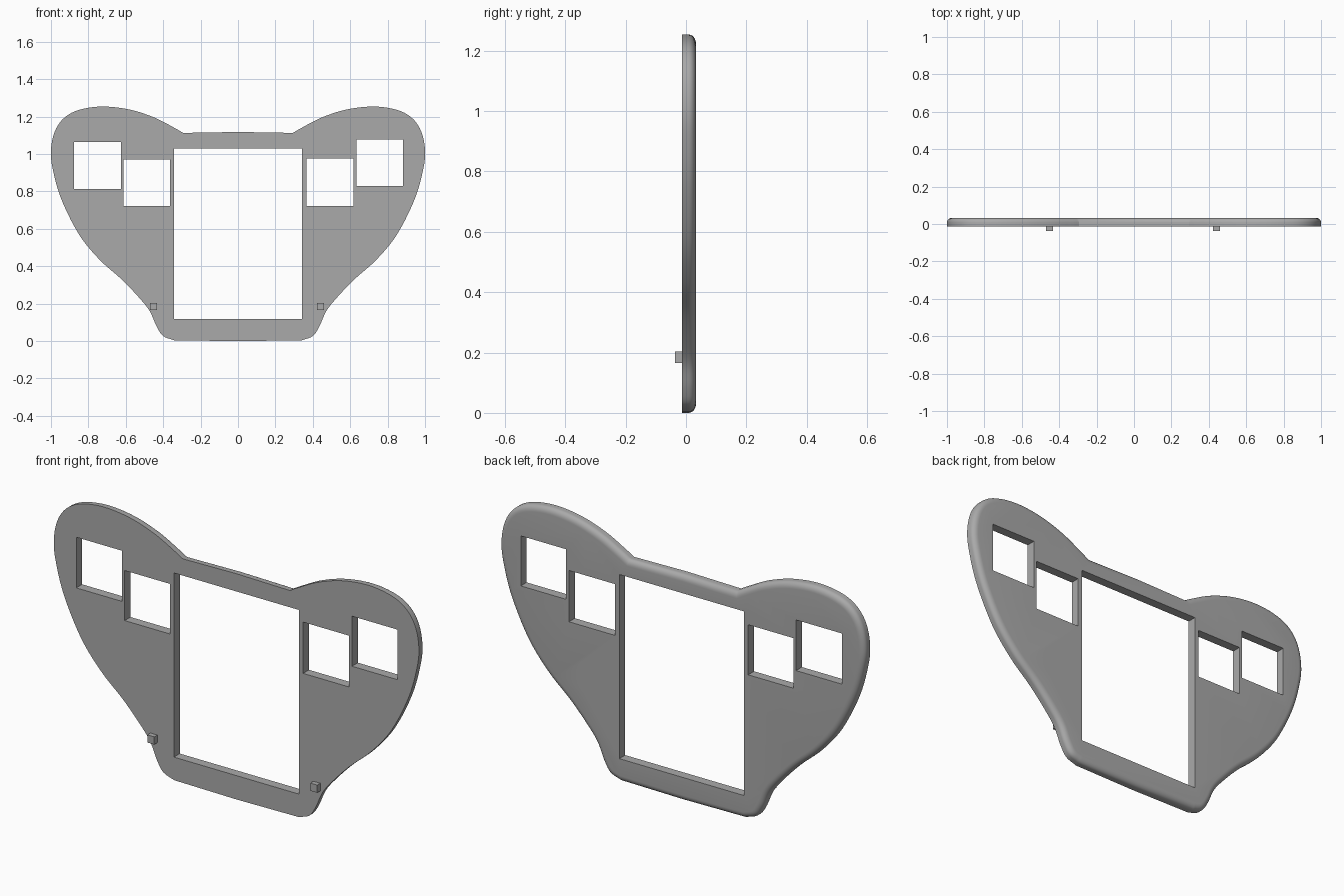
import bpy, bmesh, math
from mathutils import Vector

cube = bpy.data.objects.get("Cube")
if cube:
    bpy.data.objects.remove(cube, do_unlink=True)

FRONT, BACK = -0.013, 0.033

grey = bpy.data.materials.new("plain grey")
grey.use_nodes = True
colour = (0.4, 0.4, 0.4, 1)
grey.diffuse_color = colour
grey.node_tree.nodes["Principled BSDF"].inputs["Base Color"].default_value = colour


def make_object(name, bm):
    bmesh.ops.recalc_face_normals(bm, faces=bm.faces)
    mesh = bpy.data.meshes.new(name)
    bm.to_mesh(mesh)
    bm.free()
    mesh.materials.append(grey)
    obj = bpy.data.objects.new(name, mesh)
    bpy.context.collection.objects.link(obj)
    return obj


def box(name, x0, x1, y0, y1, z0, z1):
    bm = bmesh.new()
    bmesh.ops.create_cube(bm, size=1)
    for v in bm.verts:
        v.co = ((x0 + x1) / 2 + v.co.x * (x1 - x0),
                (y0 + y1) / 2 + v.co.y * (y1 - y0),
                (z0 + z1) / 2 + v.co.z * (z1 - z0))
    return make_object(name, bm)


def spline(points, steps=5):
    """Smooth curve through the points."""
    pts = [Vector(p) for p in points]
    pts = [2 * pts[0] - pts[1]] + pts + [2 * pts[-1] - pts[-2]]
    out = []
    for a, b, c, d in zip(pts, pts[1:], pts[2:], pts[3:]):
        for i in range(steps):
            t = i / steps
            out.append(0.5 * (2 * b + (c - a) * t + (2 * a - 5 * b + 4 * c - d) * t * t
                              + (3 * b - a - 3 * c + d) * t ** 3))
    return out + [pts[-2]]


def inset(loop, d):
    """Move a counter-clockwise loop inward by d."""
    out = []
    for i, p in enumerate(loop):
        e1 = (p - loop[i - 1]).normalized()
        e2 = (loop[(i + 1) % len(loop)] - p).normalized()
        n = Vector((-e1.y - e2.y, e1.x + e2.x)).normalized()
        out.append(p + n * d / max(0.5, n.dot(Vector((-e1.y, e1.x)))))
    return out


# Outline of one half, from the bottom edge up around the lobe to the top notch
half = spline([(0.34, 0.004), (0.4, 0.027), (0.436, 0.08), (0.472, 0.16), (0.527, 0.23),
               (0.62, 0.328), (0.74, 0.435), (0.85, 0.57), (0.944, 0.757), (0.99, 0.917),
               (1.0, 1.02), (0.98, 1.12), (0.93, 1.193), (0.85, 1.236), (0.725, 1.254),
               (0.58, 1.238), (0.447, 1.195), (0.34, 1.14), (0.293, 1.113)])
outline = (half + [Vector((0, 1.118))]
           + [Vector((-p.x, p.y)) for p in reversed(half)] + [Vector((0, 0))])

# Plate with a flat front and a rounded rim at the back
RIM, DEPTH = 0.03, 0.024
rings = [(0, FRONT)]
for i in range(7):
    a = math.pi / 2 * i / 6
    rings.append((RIM * (1 - math.cos(a)), BACK - DEPTH + DEPTH * math.sin(a)))
bm = bmesh.new()
loops = [[bm.verts.new((p.x, y, p.y)) for p in inset(outline, d)] for d, y in rings]
for lo, hi in zip(loops, loops[1:]):
    for i in range(len(lo)):
        bm.faces.new((lo[i - 1], lo[i], hi[i], hi[i - 1]))
bm.faces.new(loops[0])
bm.faces.new(loops[-1])
plate = make_object("face_plate", bm)

# Openings: screen window, four square button holes and a round hole
cutters = [box("opening_cutter", x0, x1, -0.1, 0.1, z0, z1) for x0, x1, z0, z1 in (
    (-0.342, 0.342, 0.118, 1.03),
    (-0.877, -0.626, 0.813, 1.064),
    (-0.612, -0.364, 0.722, 0.97),
    (0.366, 0.618, 0.722, 0.976),
    (0.634, 0.882, 0.829, 1.077))]
bm = bmesh.new()
bmesh.ops.create_cone(bm, cap_ends=True, segments=48, radius1=0.104, radius2=0.104, depth=0.2)
for v in bm.verts:
    v.co = (0.473 + v.co.x, v.co.z, 0.473 + v.co.y)
cutters.append(make_object("round_cutter", bm))

bpy.context.view_layer.objects.active = plate
for cutter in cutters:
    mod = plate.modifiers.new("opening", 'BOOLEAN')
    mod.operation = 'DIFFERENCE'
    mod.solver = 'EXACT'
    mod.object = cutter
    bpy.ops.object.modifier_apply(modifier=mod.name)
    bpy.data.objects.remove(cutter, do_unlink=True)

bpy.ops.object.select_all(action='DESELECT')
plate.select_set(True)
bpy.ops.object.shade_smooth_by_angle(angle=math.radians(30))

# Small locating pegs on the front
for side, x in (("right", -0.452), ("left", 0.441)):
    box(side + "_peg", x - 0.019, x + 0.019, -0.037, FRONT + 0.004, 0.165, 0.203)
